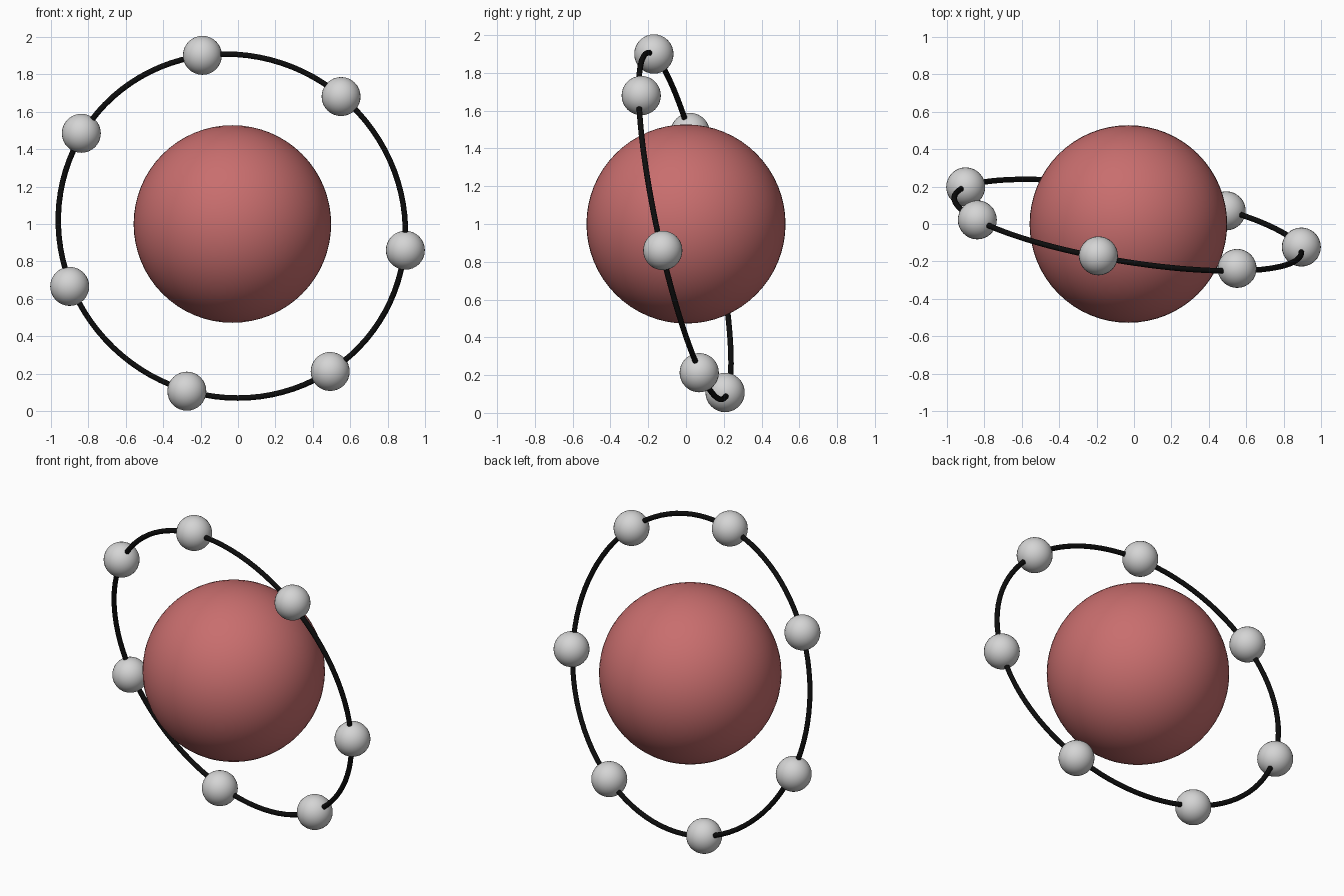
import bpy, math
from mathutils import Vector

if "Cube" in bpy.data.objects:
    bpy.data.objects.remove(bpy.data.objects["Cube"])


def material(name, rgb):
    m = bpy.data.materials.new(name)
    m.diffuse_color = (*rgb, 1)
    m.use_nodes = True
    m.node_tree.nodes["Principled BSDF"].inputs["Base Color"].default_value = m.diffuse_color
    return m


red = material("dusty red", (0.58, 0.155, 0.155))
silver = material("light grey", (0.66, 0.66, 0.66))
black = material("black", (0.004, 0.004, 0.004))


def ball(name, centre, radius, mat, seg):
    bpy.ops.mesh.primitive_uv_sphere_add(segments=seg, ring_count=seg // 2,
                                         radius=radius, location=centre)
    ob = bpy.context.object
    ob.name = name
    ob.data.materials.append(mat)
    bpy.ops.object.shade_smooth()


# large central ball
ball("central_ball", (-0.03, 0.0, 1.0), 0.527, red, 64)

# tilted thin ring through the beads
ring_centre = Vector((-0.033, -0.006, 0.989))
normal = Vector((0.163, 1, 0.215))
bpy.ops.mesh.primitive_torus_add(major_segments=96, minor_segments=12,
                                 major_radius=0.938, minor_radius=0.015,
                                 location=ring_centre,
                                 rotation=normal.to_track_quat('Z', 'Y').to_euler())
ring = bpy.context.object
ring.name = "wire_ring"
ring.data.materials.append(black)
bpy.ops.object.shade_smooth()

# seven unevenly spaced beads on the ring
beads = [(-0.19, -0.17, 1.90), (0.55, -0.237, 1.68), (0.893, -0.123, 0.86),
         (0.492, 0.07, 0.213), (-0.273, 0.207, 0.108), (-0.898, 0.198, 0.667),
         (-0.836, 0.022, 1.484)]
for i, p in enumerate(beads):
    ball(f"bead_{i + 1}", p, 0.104, silver, 32)
